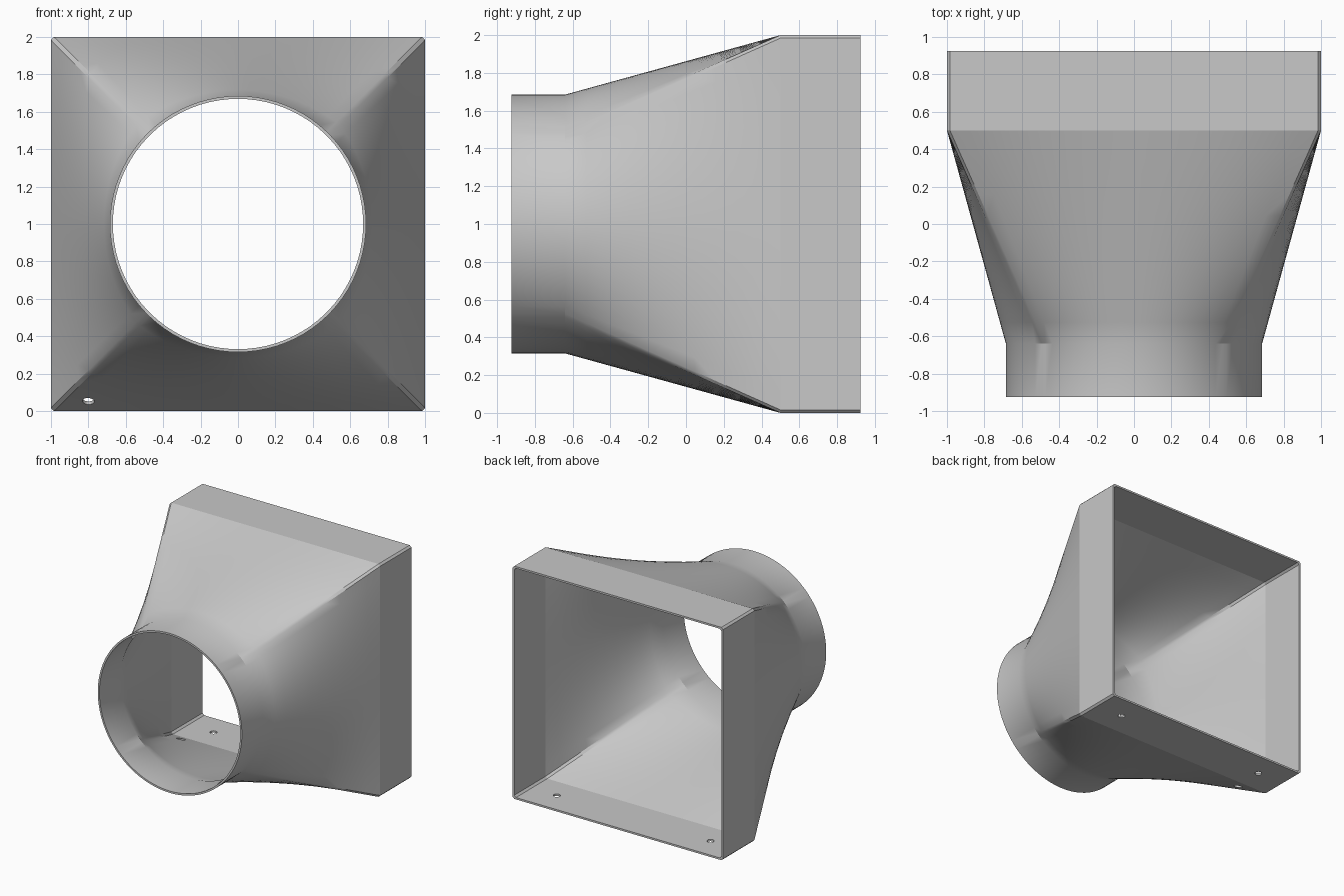
import bpy, bmesh, math
from mathutils import Vector

default = bpy.data.objects.get("Cube")
if default:
    bpy.data.objects.remove(default, do_unlink=True)

FRONT, COLLAR, SHOULDER, BACK = -0.925, -0.64, 0.5, 0.925
RADIUS, HALF, WALL, CHAMFER = 0.685, 1.0, 0.016, 0.016
SIDE_STEPS, LOFT_STEPS = 20, 10

grey = bpy.data.materials.new("grey_plastic")
grey.use_nodes = True
colour = (0.58, 0.58, 0.58, 1)
grey.diffuse_color = colour
grey.node_tree.nodes["Principled BSDF"].inputs["Base Color"].default_value = colour


def section(y, blend, inset):
    """Cross-section blending from a circle (0) to a chamfered square (1)."""
    r, half = RADIUS - inset, HALF - inset
    points = []
    for side in range(4):
        turn = side * math.pi / 2
        for i in range(SIDE_STEPS + 1):
            t = 2 * i / SIDE_STEPS - 1
            a = t * 0.975 * math.pi / 4
            u = blend * t * (half - CHAMFER) + (1 - blend) * r * math.sin(a)
            v = blend * half + (1 - blend) * r * math.cos(a)
            x = u * math.cos(turn) + v * math.sin(turn)
            z = v * math.cos(turn) - u * math.sin(turn)
            points.append(Vector((x, y, z + HALF)))
    return points


# Stations along the duct: round collar, loft, square socket
stations = [(FRONT, 0)]
for k in range(LOFT_STEPS + 1):
    f = k / LOFT_STEPS
    stations.append((COLLAR + f * (SHOULDER - COLLAR), f))
stations.append((BACK, 1))

# Outer skin one way, inner skin back again, closed into a shell
bm = bmesh.new()
loops = [section(y, b, 0) for y, b in stations]
loops += [section(y, b, WALL) for y, b in reversed(stations)]
rings = [[bm.verts.new(p) for p in loop] for loop in loops]
for n, ring in enumerate(rings):
    following = rings[(n + 1) % len(rings)]
    for i in range(len(ring)):
        j = (i + 1) % len(ring)
        bm.faces.new((ring[i], ring[j], following[j], following[i]))
bmesh.ops.recalc_face_normals(bm, faces=bm.faces)
mesh = bpy.data.meshes.new("duct_adapter")
bm.to_mesh(mesh)
bm.free()
mesh.materials.append(grey)
duct = bpy.data.objects.new("duct_adapter", mesh)
bpy.context.collection.objects.link(duct)
bpy.context.view_layer.objects.active = duct


def drill(name, x, y, radius, stretch=1):
    """Cut a vertical screw hole through the floor."""
    bpy.ops.mesh.primitive_cylinder_add(vertices=24, radius=radius, depth=0.3,
                                        location=(x, y, 0.03))
    cutter = bpy.context.object
    cutter.name = name
    cutter.scale.y = stretch
    cutter.hide_render = True
    bpy.context.view_layer.objects.active = duct
    mod = duct.modifiers.new(name, "BOOLEAN")
    mod.operation = "DIFFERENCE"
    mod.solver = "EXACT"
    mod.object = cutter
    bpy.ops.object.modifier_apply(modifier=mod.name)
    bpy.data.objects.remove(cutter, do_unlink=True)


# Two holes in the square socket and one in the sloping floor
drill("left_screw_hole", 0.73, 0.71, 0.028)
drill("right_screw_hole", -0.73, 0.71, 0.028)
drill("slope_hole", -0.8, 0.37, 0.032, 1.3)

# Crisp shoulder where the socket meets the loft, smooth elsewhere
bm = bmesh.new()
bm.from_mesh(duct.data)
for edge in bm.edges:
    if all(abs(v.co.y - SHOULDER) < 1e-4 for v in edge.verts):
        edge.smooth = False
bm.to_mesh(duct.data)
bm.free()
bpy.ops.object.select_all(action="DESELECT")
duct.select_set(True)
bpy.context.view_layer.objects.active = duct
bpy.ops.object.shade_smooth_by_angle(angle=math.radians(30), keep_sharp_edges=True)
